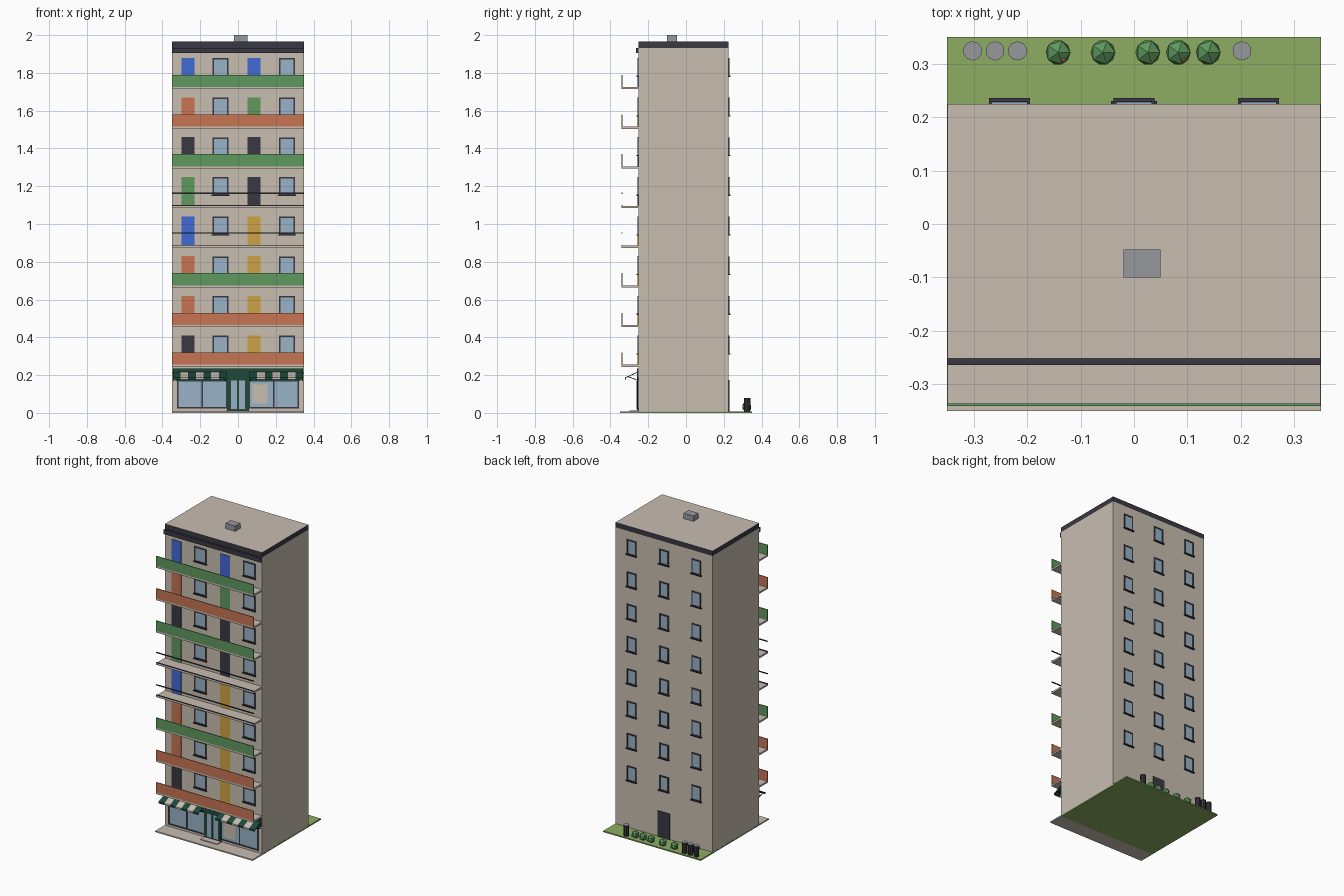
import bpy, bmesh, math
from mathutils import Matrix

if "Cube" in bpy.data.objects:
    bpy.data.objects.remove(bpy.data.objects["Cube"])


def material(name, r, g, b):
    lin = [((c / 255 + 0.055) / 1.055) ** 2.4 for c in (r, g, b)]
    m = bpy.data.materials.new(name)
    m.diffuse_color = (*lin, 1)
    m.use_nodes = True
    m.node_tree.nodes["Principled BSDF"].inputs["Base Color"].default_value = m.diffuse_color
    return m


BEIGE = material("beige plaster", 200, 190, 177)
DARK = material("charcoal", 58, 57, 66)
GREEN = material("leaf green", 94, 152, 94)
ORANGE = material("terracotta", 200, 117, 84)
BLUE = material("blue", 64, 106, 212)
YELLOW = material("ochre", 206, 164, 66)
GLASS = material("window glass", 153, 178, 198)
SHOP = material("shop green", 30, 74, 58)
GRASS = material("grass", 141, 174, 98)
GREY = material("grey metal", 150, 152, 158)


def finish(name, bm, mats):
    me = bpy.data.meshes.new(name)
    bm.to_mesh(me)
    bm.free()
    for m in mats:
        me.materials.append(m)
    ob = bpy.data.objects.new(name, me)
    bpy.context.collection.objects.link(ob)
    return ob


def add_box(bm, x0, x1, y0, y1, z0, z1, mi=0):
    mat = Matrix.Translation(((x0 + x1) / 2, (y0 + y1) / 2, (z0 + z1) / 2)) \
        @ Matrix.Diagonal((x1 - x0, y1 - y0, z1 - z0, 1))
    verts = bmesh.ops.create_cube(bm, size=1, matrix=mat)["verts"]
    for f in {f for v in verts for f in v.link_faces}:
        f.material_index = mi


def box(name, mat, *dims):
    bm = bmesh.new()
    add_box(bm, *dims)
    return finish(name, bm, [mat])


FRONT, BACK, W = -0.252, 0.225, 0.349
LEVELS = [0.255 + 0.21 * i for i in range(8)]   # balcony floor heights

# Ground
box("lawn", GRASS, -0.35, 0.35, -0.25, 0.35, 0, 0.008)
box("pavement", BEIGE, -0.35, 0.35, -0.35, -0.25, 0, 0.008)
box("doorstep", BEIGE, -0.06, 0.06, -0.30, -0.25, 0.008, 0.013)

# Main block, dark roof edge with a plaster top
box("tower", BEIGE, -W, W, FRONT, BACK, 0.008, 1.933)
edge = box("roof_edge", BEIGE, -W, W, FRONT, BACK, 1.933, 1.965)
edge.data.materials.append(DARK)
for p in edge.data.polygons:
    p.material_index = 0 if p.normal.z > 0.5 else 1
box("front_cornice", DARK, -W, W, -0.264, FRONT, 1.904, 1.933)
box("roof_vent", GREY, -0.02, 0.05, -0.10, -0.048, 1.965, 2.0)


def window(bm, xc, w, z0, z1, wall, side):
    """Frame bars, recessed pane and sill; side is -1 at the front, 1 at the back."""
    def bar(x0, x1, a, b, depth, mi):
        ys = sorted((wall, wall + side * depth))
        add_box(bm, x0, x1, *ys, a, b, mi)
    l, r, t = xc - w / 2, xc + w / 2, 0.008
    bar(l, r, z0, z1, 0.002, 1)
    bar(l, l + t, z0, z1, 0.005, 0)
    bar(r - t, r, z0, z1, 0.005, 0)
    bar(l + t, r - t, z1 - t, z1, 0.005, 0)
    bar(l + t, r - t, z0, z0 + t / 2, 0.005, 0)
    bar(l - 0.004, r + 0.004, z0 - 0.006, z0, 0.011, 0)


# Windows
for name, cols, w, wall, side in (("front_windows", (-0.092, 0.26), 0.086, FRONT, -1),
                                  ("back_windows", (-0.233, 0, 0.233), 0.068, BACK, 1)):
    bm = bmesh.new()
    for z in LEVELS:
        for x in cols:
            window(bm, x, w, z + 0.06, z + 0.154, wall, side)
    finish(name, bm, [DARK, GLASS])
box("back_door", DARK, -0.043, 0.043, BACK, BACK + 0.005, 0.008, 0.175)

# Balcony doors, floor slabs, solid parapets or open rails
left = [DARK, ORANGE, ORANGE, BLUE, GREEN, DARK, ORANGE, BLUE]
right = [YELLOW, YELLOW, YELLOW, YELLOW, DARK, DARK, GREEN, BLUE]
parapet = [ORANGE, ORANGE, GREEN, None, None, GREEN, ORANGE, GREEN]
for i, z in enumerate(LEVELS):
    box("left_balcony_door", left[i], -0.298, -0.229, FRONT - 0.004, FRONT, z, z + 0.155)
    box("right_balcony_door", right[i], 0.051, 0.12, FRONT - 0.004, FRONT, z, z + 0.155)
    box("balcony_slab", BEIGE, -W, W, -0.341, FRONT, z - 0.011, z)
    if parapet[i]:
        box("balcony_parapet", parapet[i], -W, W, -0.341, -0.336, z, z + 0.065)
    else:
        box("balcony_top_rail", DARK, -W, W, -0.341, -0.336, z + 0.065, z + 0.071)
        box("balcony_low_rail", DARK, -W, W, -0.341, -0.336, z, z + 0.005)

# Shop fascia
box("shop_fascia", SHOP, -0.345, 0.345, FRONT - 0.008, FRONT, 0.185, 0.235)
box("shop_lower_fascia", SHOP, -0.33, 0.33, FRONT - 0.006, FRONT, 0.168, 0.185)

# Shop windows with mullions
bm = bmesh.new()
for x0, x1 in ((-0.324, -0.056), (0.056, 0.324)):
    xm = (x0 + x1) / 2
    add_box(bm, x0, x1, FRONT - 0.002, FRONT, 0.022, 0.175, 1)
    for a, b, c, d in ((x0, x0 + 0.008, 0.022, 0.175), (x1 - 0.008, x1, 0.022, 0.175),
                       (xm - 0.004, xm + 0.004, 0.03, 0.167),
                       (x0, x1, 0.022, 0.03), (x0, x1, 0.167, 0.175)):
        add_box(bm, a, b, FRONT - 0.005, FRONT, c, d, 0)
finish("shop_windows", bm, [DARK, GLASS])
box("window_poster", BEIGE, 0.078, 0.157, FRONT - 0.004, FRONT - 0.002, 0.05, 0.15)

# Shop double door
bm = bmesh.new()
add_box(bm, -0.058, 0.058, FRONT - 0.008, FRONT, 0.008, 0.19, 0)
for s in (-1, 1):
    xs = sorted((s * 0.006, s * 0.038))
    add_box(bm, *xs, FRONT - 0.010, FRONT - 0.008, 0.02, 0.172, 1)
finish("shop_door", bm, [SHOP, GLASS])

# Striped sloping awnings with a short valance
for name, x0 in (("left_awning", -0.345), ("right_awning", 0.061)):
    bm = bmesh.new()
    profile = [(FRONT - 0.004, 0.218), (-0.322, 0.188), (-0.322, 0.177)]
    step = 0.284 / 7
    for i in range(7):
        a, b = x0 + i * step, x0 + (i + 1) * step
        for (ya, za), (yb, zb) in zip(profile, profile[1:]):
            top = [bm.verts.new(c) for c in ((a, ya, za), (a, yb, zb), (b, yb, zb), (b, ya, za))]
            bm.faces.new(top).material_index = i % 2
    ob = finish(name, bm, [SHOP, BEIGE])
    solid = ob.modifiers.new("thickness", "SOLIDIFY")
    solid.thickness = 0.004
    # support arms
    for x in (x0 + 0.005, x0 + 0.279):
        arm = box("awning_arm", DARK, -0.002, 0.002, -0.03, 0.03, -0.002, 0.002)
        arm.location = (x, -0.28, 0.182)
        arm.rotation_euler.x = math.radians(-20)
        arm.rotation_euler.x *= -1 if arm.location.y > 0 else 1

# Bins with grey lids
for x in (-0.302, -0.26, -0.218, 0.202):
    bm = bmesh.new()
    bmesh.ops.create_cone(bm, cap_ends=True, segments=10, radius1=0.016, radius2=0.018,
                          depth=0.07, matrix=Matrix.Translation((x, 0.324, 0.043)))
    for f in bm.faces:
        f.material_index = 1 if f.normal.z > 0.9 else 0
    finish("bin", bm, [DARK, GREY])

# Faceted bushes and a few blossoms
for x in (-0.142, -0.058, 0.026, 0.083, 0.139):
    bm = bmesh.new()
    bmesh.ops.create_icosphere(bm, subdivisions=1, radius=0.026,
                               matrix=Matrix.Translation((x, 0.321, 0.031)))
    finish("bush", bm, [GREEN])
for x in (-0.131, 0.094):
    bm = bmesh.new()
    bmesh.ops.create_icosphere(bm, subdivisions=1, radius=0.005,
                               matrix=Matrix.Translation((x, 0.306, 0.047)))
    finish("blossom", bm, [ORANGE])
